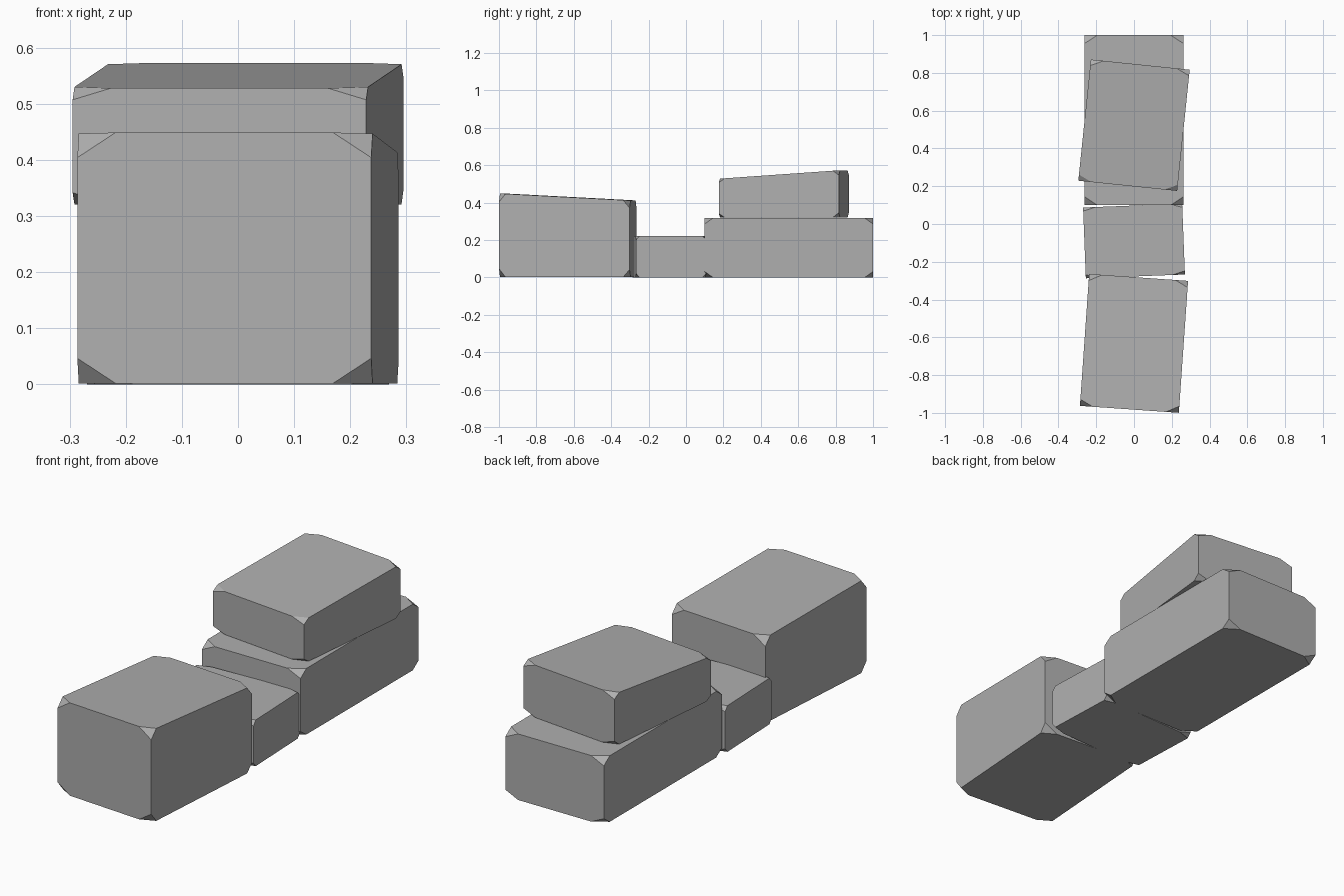
import bpy, bmesh, math
from itertools import product
from mathutils import Vector, Matrix

if "Cube" in bpy.data.objects:
    bpy.data.objects.remove(bpy.data.objects["Cube"])

# Fraction of each edge (x, y, z) removed where a corner is clipped
CLIP = (0.13, 0.05, 0.1)

# Dark grey stone
stone = bpy.data.materials.new("dark_stone")
stone.diffuse_color = (0.43, 0.43, 0.43, 1)
stone.use_nodes = True
stone.node_tree.nodes["Principled BSDF"].inputs["Base Color"].default_value = stone.diffuse_color


def block(name, size, centre, base, z_front, z_back, turn):
    """Box with clipped corners; its top slopes from z_front to z_back."""
    def place(u):
        top = z_front + (z_back - z_front) * u.y
        return Vector(((u.x - 0.5) * size[0], (u.y - 0.5) * size[1],
                       base + (top - base) * u.z))

    bm = bmesh.new()
    for corner in product((0, 1), repeat=3):
        for axis in range(3):
            u = Vector(corner)
            u[axis] += CLIP[axis] * (1 - 2 * corner[axis])
            bm.verts.new(place(u))
    bmesh.ops.convex_hull(bm, input=bm.verts[:])
    bmesh.ops.dissolve_limit(bm, angle_limit=math.radians(1),
                             verts=bm.verts[:], edges=bm.edges[:])
    bmesh.ops.recalc_face_normals(bm, faces=bm.faces[:])
    bm.transform(Matrix.Rotation(math.radians(turn), 4, 'Z'))
    mesh = bpy.data.meshes.new(name)
    bm.to_mesh(mesh)
    bm.free()
    mesh.materials.append(stone)
    obj = bpy.data.objects.new(name, mesh)
    obj.location = (centre[0], centre[1], 0)
    bpy.context.collection.objects.link(obj)
    return obj


# Row of stones on the ground, front to back
block("front_stone", (0.525, 0.70), (0, -0.632), 0.002, 0.449, 0.412, -4)
block("low_middle_stone", (0.525, 0.375), (0, -0.09), 0, 0.222, 0.222, 2.2)
block("back_stone", (0.525, 0.90), (0, 0.55), 0, 0.318, 0.318, 0)
# Stone resting on the back one
block("upper_stone", (0.526, 0.645), (0, 0.523), 0.321, 0.528, 0.573, -5.9)
